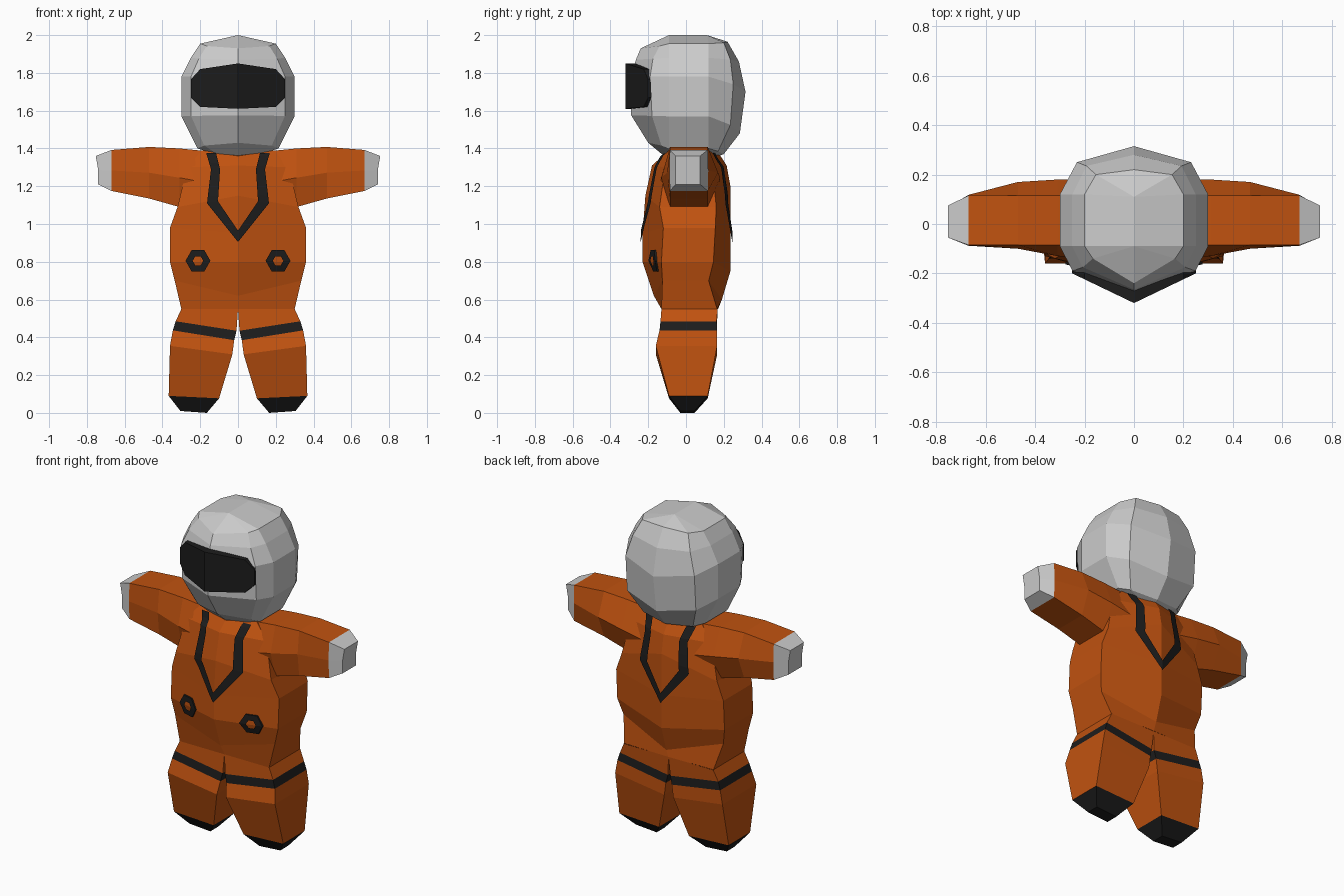
import bpy, bmesh, math
from mathutils import Vector
from mathutils.bvhtree import BVHTree

if "Cube" in bpy.data.objects:
    bpy.data.objects.remove(bpy.data.objects["Cube"])


def material(name, rgb):
    m = bpy.data.materials.new(name)
    m.diffuse_color = (*rgb, 1)
    m.use_nodes = True
    m.node_tree.nodes["Principled BSDF"].inputs["Base Color"].default_value = m.diffuse_color
    return m


ORANGE = material("orange_fabric", (0.53, 0.085, 0.005))
DARK = material("dark_trim", (0.012, 0.012, 0.012))


def finish(name, bm, mat):
    bmesh.ops.remove_doubles(bm, verts=bm.verts, dist=0.0005)
    bmesh.ops.recalc_face_normals(bm, faces=bm.faces)
    me = bpy.data.meshes.new(name)
    bm.to_mesh(me)
    ob = bpy.data.objects.new(name, me)
    bpy.context.collection.objects.link(ob)
    if mat:
        me.materials.append(mat)
    return bm


def loft(name, rings, mat=None, start=False, end=False, closed=True):
    """Skin a list of equal-length point rings."""
    bm = bmesh.new()
    vs = [[bm.verts.new(p) for p in r] for r in rings]
    n = len(vs[0])
    for a, b in zip(vs, vs[1:]):
        for i in range(n if closed else n - 1):
            j = (i + 1) % n
            bm.faces.new((a[i], a[j], b[j], b[i]))
    if start:
        bm.faces.new(vs[0])
    if end:
        bm.faces.new(vs[-1])
    return finish(name, bm, mat)


def whole(half):
    """Close a right-hand half ring with its mirror image."""
    return half + [(-x, y, z) for x, y, z in reversed(half) if (x, y, z) not in (half[0], half[-1])]


# Torso: ridge down front and back, flat sides
torso_rows = [  # width, side z, side y0, y1, front y, z, back y, z
    (.30, .55, -.13, .165, -.13, .55, .17, .55),
    (.335, .70, -.125, .12, -.17, .62, .19, .60),
    (.36, .80, -.13, .145, -.23, .80, .235, .75),
    (.36, .98, -.12, .155, -.23, .95, .235, .95),
    (.32, 1.09, -.14, .16, -.215, 1.15, .235, 1.20),
    (.27, 1.30, -.11, .14, -.18, 1.31, .215, 1.31),
    (.19, 1.39, -.09, .12, -.12, 1.36, .17, 1.38)]
torso = loft("torso", [whole([(0, f, zf), (w, a, z), (w, c, z), (0, b, zb)])
                       for w, z, a, c, f, zf, b, zb in torso_rows], ORANGE, True, True)
tree = BVHTree.FromBMesh(torso)


def on_torso(x, z, side):
    """Point just above the torso surface, side -1 front, +1 back."""
    hit = tree.ray_cast(Vector((x, side * 2, z)), Vector((0, -side, 0)))[0]
    return (x, (hit.y if hit else side * .12) + side * .01, z)


def dense(path, k=5):
    out = [path[0]]
    for (x0, z0), (x1, z1) in zip(path, path[1:]):
        out += [(x0 + (x1 - x0) * i / k, z0 + (z1 - z0) * i / k) for i in range(1, k + 1)]
    return out


# Collar stripes, front and back
outer = [(.168, 1.375), (.143, 1.29), (.164, 1.11), (0, .905)]
inner = [(.116, 1.375), (.095, 1.29), (.106, 1.12), (0, .965)]
for side, label in ((-1, "front"), (1, "back")):
    strips = []
    for path in (outer, inner):
        d = dense(path)
        d += [(-x, z) for x, z in reversed(d[:-1])]
        strips.append([on_torso(x, z, side) for x, z in d])
    loft("collar_stripe_" + label, strips, DARK, closed=False)

# Hexagonal chest fittings
for s in (-1, 1):
    hexes = [[on_torso(s * .212 + r * math.cos(i * math.pi / 3), .805 + r * math.sin(i * math.pi / 3), -1)
              for i in range(6)] for r in (.066, .028)]
    hexes.insert(0, [(x, y + .02, z) for x, y, z in hexes[0]])
    loft("chest_fitting", hexes, DARK)

# Helmet
helmet_rows = [  # width, side z, front corner y, front y, z, back corner y, back y, z
    (.12, 1.37, -.095, -.11, 1.355, .15, .17, 1.36),
    (.215, 1.40, -.13, -.20, 1.43, .17, .20, 1.37),
    (.30, 1.57, -.18, -.29, 1.575, .235, .285, 1.48),
    (.30, 1.78, -.19, -.29, 1.78, .25, .315, 1.70),
    (.25, 1.88, -.175, -.265, 1.87, .235, .28, 1.86),
    (.20, 1.955, -.14, -.24, 1.93, .20, .22, 1.965)]
rings = [whole([(0, f, zf), (w * .83, c, (z + zf) / 2), (w, -.09, z), (w, .12, z),
                (w * .77, d, (z + zb) / 2), (0, b, zb)])
         for w, z, c, f, zf, d, b, zb in helmet_rows]
rings.append([(0, -.09 if y < 0 else .11, 2.0) for x, y, z in rings[-1]])
loft("helmet", rings, None, start=True)

# Visor: folded plate in front of the helmet, built as two halves
profile = [(0, 1.85), (.2, 1.82), (.25, 1.765), (.25, 1.67), (.2, 1.62), (0, 1.61)]
for s in (-1, 1):
    face = [(s * x, -.32 + .48 * x, z) for x, z in profile]
    loft("visor", [face, [(x, y + .06, z) for x, y, z in face]], DARK, start=True)

# Arms and gloves
arm_rows = [  # x, bottom z, top z, front y, back y
    (.16, 1.05, 1.385, -.14, .18), (.31, 1.09, 1.40, -.13, .18),
    (.47, 1.135, 1.408, -.10, .17), (.67, 1.175, 1.392, -.088, .118)]
glove_rows = [arm_rows[-1], (.74, 1.21, 1.36, -.055, .075)]


def arm_ring(s, row):
    x, lo, hi, f, b = row
    m, fy, by = (lo + hi) / 2, max(f, -.085), min(b, .115)
    return [(s * x, fy, hi), (s * x, by, hi), (s * x, b, m), (s * x, by, lo), (s * x, fy, lo), (s * x, f, m)]


for s in (-1, 1):
    loft("arm", [arm_ring(s, r) for r in arm_rows], ORANGE)
    tip = [(x + s * .013 * (z > 1.3), y, z) for x, y, z in arm_ring(s, glove_rows[1])]
    loft("glove", [arm_ring(s, glove_rows[0]), tip], None, end=True)

# Legs, leg stripes and boots share one row of four-sided rings
leg_rows = [  # inner x, z, outer x, z, front y, back y
    (0, .55, .30, .55, -.13, .168), (.008, .435, .33, .485, -.135, .162),
    (.02, .385, .345, .437, -.14, .165), (.03, .31, .36, .355, -.16, .165),
    (.10, .077, .367, .09, -.09, .115), (.165, 0, .305, .01, -.03, .045)]
for s in (-1, 1):
    legs = [[(s * xi, f, zi), (s * xo, f, zo), (s * xo, b, zo), (s * xi, b, zi)]
            for xi, zi, xo, zo, f, b in leg_rows]
    loft("upper_leg", legs[0:2], ORANGE)
    loft("leg_stripe", legs[1:3], DARK)
    loft("lower_leg", legs[2:5], ORANGE)
    loft("boot", legs[4:6], DARK, end=True)
